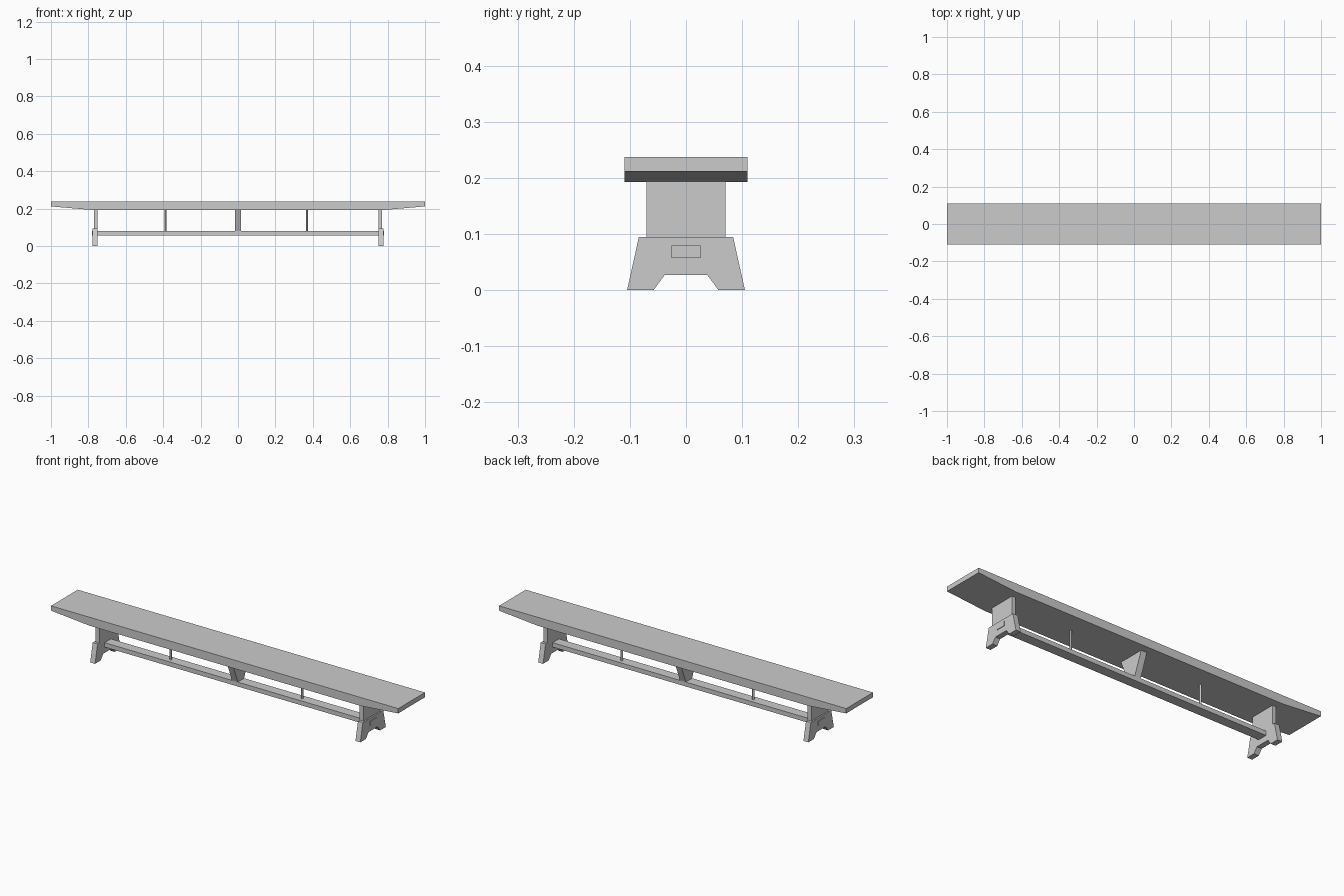
import bpy, bmesh
from mathutils import Vector

if "Cube" in bpy.data.objects:
    bpy.data.objects.remove(bpy.data.objects["Cube"])


def prism(name, profile, axis, lo, hi):
    """Extrude a 2D profile along x (profile = y,z) or y (profile = x,z)."""
    bm = bmesh.new()
    if axis == 'x':
        pts = [Vector((lo, a, b)) for a, b in profile]
        move = Vector((hi - lo, 0, 0))
    else:
        pts = [Vector((a, lo, b)) for a, b in profile]
        move = Vector((0, hi - lo, 0))
    face = bm.faces.new([bm.verts.new(p) for p in pts])
    ext = bmesh.ops.extrude_face_region(bm, geom=[face], use_keep_orig=True)
    bmesh.ops.translate(bm, vec=move,
                        verts=[g for g in ext['geom'] if isinstance(g, bmesh.types.BMVert)])
    bmesh.ops.recalc_face_normals(bm, faces=bm.faces[:])
    me = bpy.data.meshes.new(name)
    bm.to_mesh(me)
    bm.free()
    ob = bpy.data.objects.new(name, me)
    bpy.context.collection.objects.link(ob)
    return ob


def mirrored(half):
    """Complete a left-right symmetric outline from its positive half."""
    return half + [(-a, b) for a, b in reversed(half)]


SEAT_Z, TOP_Z = 0.193, 0.237
BEAM_Z0, BEAM_Z1 = 0.057, 0.080

# Seat plank with ends thinned from below
prism('seat', mirrored([(0.78, SEAT_Z), (1.0, 0.212), (1.0, TOP_Z)]), 'y', -0.11, 0.11)

# End legs: splayed notched foot and upright panel
foot = mirrored([(0.038, 0.027), (0.058, 0), (0.105, 0), (0.084, 0.095)])
panel = mirrored([(0.07, 0.095), (0.07, SEAT_Z)])
for side, s in (('left', -1), ('right', 1)):
    prism(side + '_foot', foot, 'x', *sorted((s * 0.750, s * 0.778)))
    prism(side + '_leg_panel', panel, 'x', *sorted((s * 0.750, s * 0.771)))

# Long stretcher whose ends poke through the feet
prism('stretcher', mirrored([(0.026, BEAM_Z0), (0.026, BEAM_Z1)]), 'x', -0.781, 0.781)

# Tapered centre support
prism('centre_support', mirrored([(0.026, BEAM_Z1), (0.07, SEAT_Z)]), 'x', -0.017, 0.017)

# Thin tie rods between stretcher and seat
for side, x in (('left', -0.388), ('right', 0.369)):
    bpy.ops.mesh.primitive_cylinder_add(vertices=12, radius=0.006, depth=SEAT_Z - BEAM_Z1,
                                        location=(x, 0, (SEAT_Z + BEAM_Z1) / 2))
    bpy.context.object.name = side + '_tie_rod'
    bpy.ops.object.shade_smooth_by_angle()
